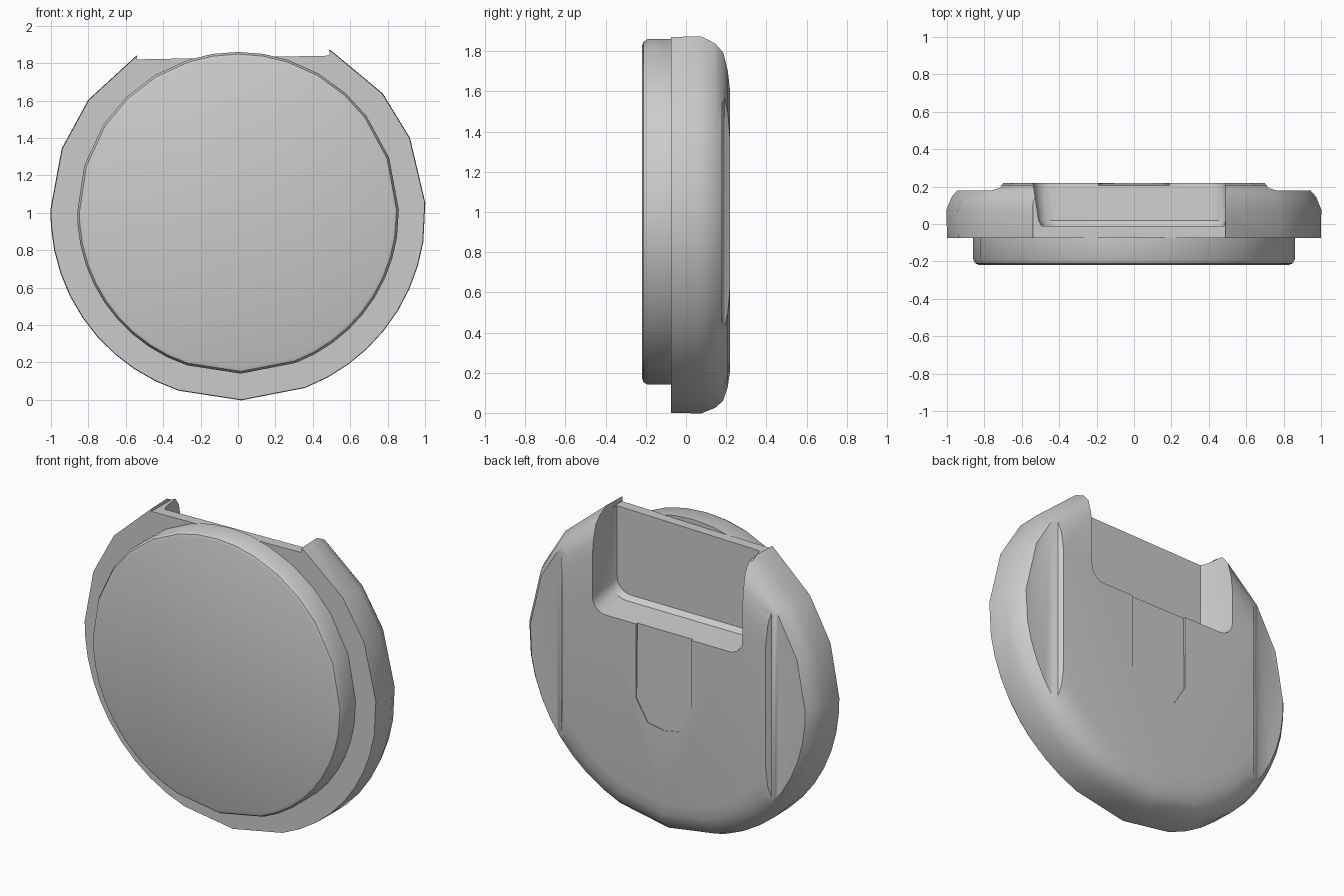
import bpy, bmesh
from math import radians, sin, cos

cube = bpy.data.objects.get("Cube")
if cube:
    bpy.data.objects.remove(cube, do_unlink=True)

grey = bpy.data.materials.new("plain_grey")
grey.use_nodes = True
COLOUR = (0.6, 0.6, 0.6, 1)
grey.diffuse_color = COLOUR
grey.node_tree.nodes["Principled BSDF"].inputs["Base Color"].default_value = COLOUR


def loft(name, rings):
    """Closed solid through matching rings of points, capped at both ends."""
    bm = bmesh.new()
    loops = [[bm.verts.new(p) for p in ring] for ring in rings]
    n = len(loops[0])
    for a, b in zip(loops, loops[1:]):
        for i in range(n):
            j = (i + 1) % n
            bm.faces.new((a[i], a[j], b[j], b[i]))
    bm.faces.new(loops[0])
    bm.faces.new(loops[-1])
    bmesh.ops.recalc_face_normals(bm, faces=bm.faces)
    mesh = bpy.data.meshes.new(name)
    bm.to_mesh(mesh)
    bm.free()
    mesh.materials.append(grey)
    obj = bpy.data.objects.new(name, mesh)
    bpy.context.collection.objects.link(obj)
    return obj


def disc(name, angles, profile):
    """Upright disc: a profile of (radius, y) swept round the given angles."""
    return loft(name, [[(r * cos(radians(a)), y, 1 + r * sin(radians(a))) for a in angles]
                       for r, y in profile])


def activate(obj):
    bpy.ops.object.select_all(action='DESELECT')
    obj.select_set(True)
    bpy.context.view_layer.objects.active = obj


def cut(obj, cutter):
    cutter.hide_render = True
    mod = obj.modifiers.new("cut", 'BOOLEAN')
    mod.operation, mod.solver, mod.object = 'DIFFERENCE', 'EXACT', cutter
    activate(obj)
    bpy.ops.object.modifier_apply(modifier=mod.name)
    bpy.data.objects.remove(cutter, do_unlink=True)


# Outlines: coarse over the top, finer round the bottom
lower = [184 + 7.5 * i for i in range(10)] + [271] + [291 + 7.5 * i for i in range(9)]
body_angles = [3, 23.5, 39.5, 61, 75, 90, 105, 122, 143, 160, 179] + lower
front_angles = [1, 20, 37, 48, 60, 72, 81, 90, 99, 108, 121, 134, 147, 163, 180] + lower

# Main body with a rounded back rim
body = disc("back_body", body_angles, [
    (1.0, -0.075), (1.003, 0.075), (0.975, 0.145), (0.94, 0.185), (0.87, 0.208), (0.8, 0.218)])

# Shallow scoops down both sides of the back
for side in (-1, 1):
    section = [(0.69, 0.23), (0.72, 0.192), (0.76, 0.18), (1.2, 0.18), (1.2, 0.4), (0.69, 0.4)]
    cut(body, loft("scoop_cutter", [[(side * x, y, z) for x, y in section] for z in (-1, 3)]))


# Open pocket at the top of the back, with rounded lower corners
def pocket(left, right, floor, y, r=0.09):
    pts = [(right, 3), (left, 3)]
    for cx, start in ((left + r, 180), (right - r, 270)):
        pts += [(cx + r * cos(radians(start + 18 * i)),
                 floor + r + r * sin(radians(start + 18 * i))) for i in range(6)]
    return [(x, y, z) for x, z in pts]


cut(body, loft("pocket_cutter", [pocket(-0.495, 0.48, 1.31, -0.01),
                                 pocket(-0.51, 0.49, 1.285, 0.02),
                                 pocket(-0.54, 0.49, 1.27, 0.22),
                                 pocket(-0.54, 0.49, 1.27, 0.5)]))

# Trim the wall between the two horns
trim = [(-0.54, 1.82), (0.49, 1.84), (0.49, 3), (-0.54, 3)]
cut(body, loft("trim_cutter", [[(x, y, z) for x, z in trim] for y in (-0.5, 0.5)]))

# Tongue panel sunk slightly below the pocket
tongue = [(-0.19, 1.4), (-0.19, 0.81), (-0.11, 0.68), (0, 0.66),
          (0.11, 0.68), (0.19, 0.81), (0.19, 1.4)]
cut(body, loft("tongue_cutter", [[(x, 0.215 - 0.017 * (z - 0.66), z) for x, z in tongue],
                                 [(x, 0.4, z) for x, z in tongue]]))

# Raised front disc with a softened edge
front = disc("front_disc", front_angles, [
    (0.83, -0.218), (0.848, -0.211), (0.86, -0.19), (0.86, -0.07)])

for obj in (body, front):
    activate(obj)
    bpy.ops.object.shade_smooth_by_angle(angle=radians(35))
